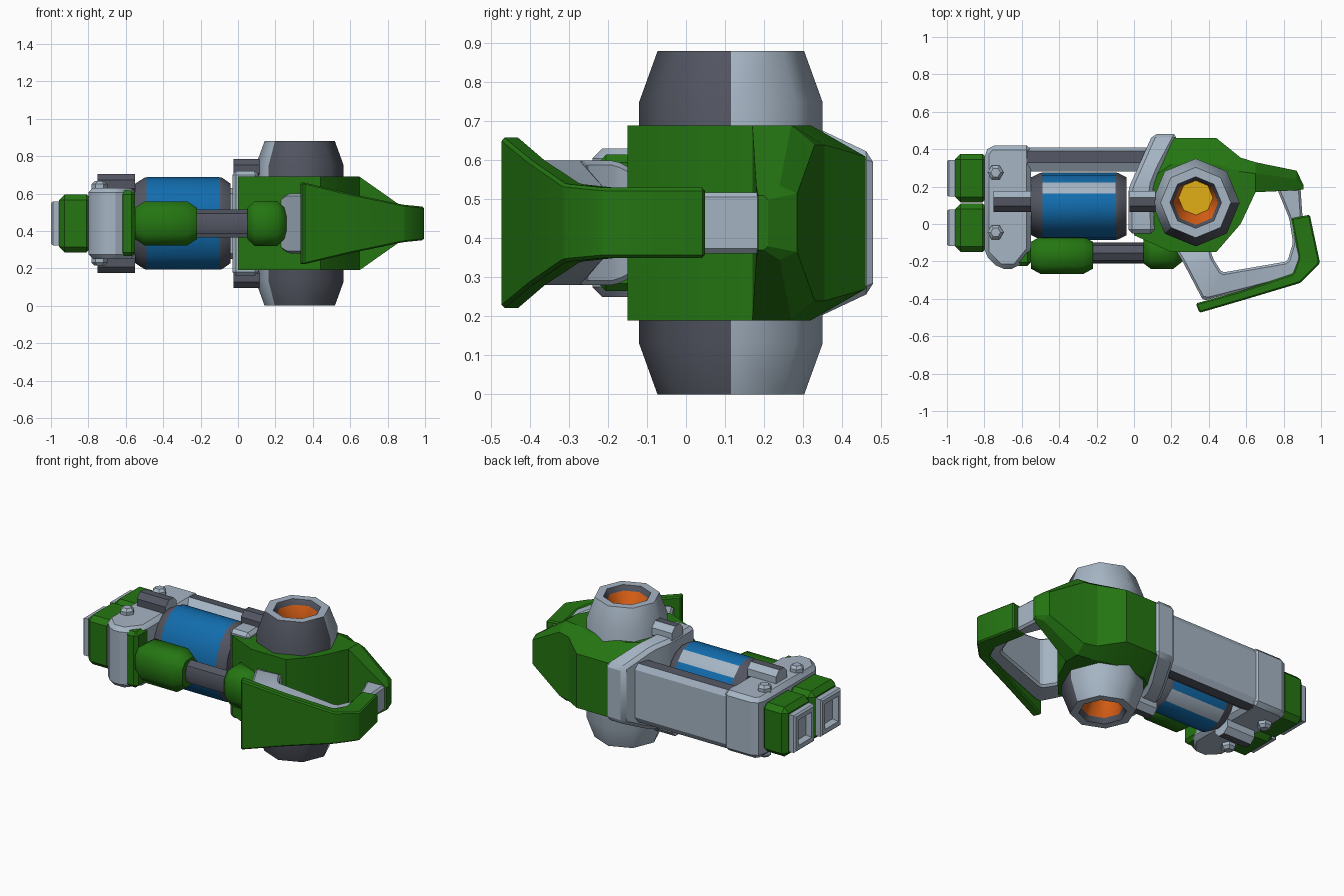
import bpy, bmesh, math
from mathutils import Vector

if "Cube" in bpy.data.objects:
    bpy.data.objects.remove(bpy.data.objects["Cube"], do_unlink=True)

MID = 0.44  # height of the symmetry plane


def material(name, rgb):
    m = bpy.data.materials.new(name)
    m.use_nodes = True
    m.diffuse_color = (*rgb, 1)
    m.node_tree.nodes["Principled BSDF"].inputs["Base Color"].default_value = (*rgb, 1)
    return m


GREEN = material("green", (0.018, 0.18, 0.006))
LIGHT = material("light grey", (0.38, 0.46, 0.55))
DARK = material("dark grey", (0.085, 0.092, 0.12))
BLUE = material("blue", (0.006, 0.15, 0.42))
ORANGE = material("orange", (0.72, 0.12, 0.008))
YELLOW = material("yellow", (0.75, 0.42, 0.008))


def loft(name, rings, mats, rule=None, bevel=0, angle=35):
    """Skin a row of equal point rings, cap the ends, colour faces by a rule."""
    bm = bmesh.new()
    rows = [[bm.verts.new(p) for p in ring] for ring in rings]
    n = len(rows[0])
    for a, b in zip(rows, rows[1:]):
        for i in range(n):
            j = (i + 1) % n
            bm.faces.new((a[i], a[j], b[j], b[i]))
    bm.faces.new(rows[0])
    bm.faces.new(rows[-1])
    bmesh.ops.recalc_face_normals(bm, faces=bm.faces)
    if bevel:
        bmesh.ops.bevel(bm, geom=bm.edges[:], offset=bevel, segments=1,
                        affect='EDGES', clamp_overlap=True)
    bm.normal_update()
    if rule:
        for f in bm.faces:
            f.material_index = rule(f.calc_center_median(), f.normal)
    me = bpy.data.meshes.new(name)
    bm.to_mesh(me)
    bm.free()
    for m in mats:
        me.materials.append(m)
    ob = bpy.data.objects.new(name, me)
    bpy.context.collection.objects.link(ob)
    bpy.ops.object.select_all(action='DESELECT')
    ob.select_set(True)
    bpy.context.view_layer.objects.active = ob
    bpy.ops.object.shade_smooth_by_angle(angle=math.radians(angle))
    return ob


def x_ring(x, y, z, ry, rz, n, phase=0.0):
    turns = [2 * math.pi * (i + phase) / n for i in range(n)]
    return [(x, y + ry * math.cos(t), z + rz * math.sin(t)) for t in turns]


def z_ring(x, y, z, r, n):
    turns = [2 * math.pi * i / n for i in range(n)]
    return [(x + r * math.cos(t), y + r * math.sin(t), z) for t in turns]


def box(name, x, y, z, mat, bevel=0.02):
    rings = [[(u, y[0], z[0]), (u, y[1], z[0]), (u, y[1], z[1]), (u, y[0], z[1])] for u in x]
    return loft(name, rings, [mat], bevel=bevel, angle=25)


def band(name, sections, mat, bevel=0.012):
    """Strip following a plan path: outer xy, inner xy, half height."""
    rings = [[(xo, yo, MID - h), (xi, yi, MID - h), (xi, yi, MID + h), (xo, yo, MID + h)]
             for xo, yo, xi, yi, h in sections]
    return loft(name, rings, [mat], bevel=bevel, angle=30)


# Main housing, tapering into the tail: x, front, shoulder, back, half heights
hull = [(0.0, -0.06, 0.18, 0.24, 0.25, 0.21),
        (0.2, -0.15, 0.32, 0.46, 0.25, 0.17),
        (0.44, -0.15, 0.32, 0.46, 0.25, 0.17),
        (0.57, 0.0, 0.28, 0.355, 0.25, 0.2),
        (0.65, 0.17, 0.27, 0.33, 0.25, 0.2),
        (0.87, 0.18, 0.24, 0.285, 0.095, 0.075),
        (0.905, 0.185, 0.2, 0.21, 0.07, 0.06)]
loft("main_housing",
     [[(x, a, MID - h), (x, b, MID - h), (x, c, MID - k),
       (x, c, MID + k), (x, b, MID + h), (x, a, MID + h)] for x, a, b, c, h, k in hull],
     [GREEN], angle=20)

# Slanted frame around the front of the housing
band("housing_frame", [(-0.03, -0.05, 0.11, -0.05, 0.28), (-0.03, 0.19, 0.1, 0.2, 0.28),
                       (0.02, 0.3, 0.14, 0.3, 0.26), (0.1, 0.48, 0.235, 0.48, 0.175)], LIGHT, 0.02)

# Grip guard and its flared outer cover
band("grip_guard", [(0.2, -0.1, 0.4, -0.1, 0.12), (0.26, -0.2, 0.42, -0.18, 0.16),
                    (0.37, -0.41, 0.47, -0.26, 0.16), (0.88, -0.28, 0.82, -0.2, 0.09),
                    (0.92, -0.12, 0.85, -0.1, 0.08), (0.9, 0.05, 0.83, 0.03, 0.078),
                    (0.89, 0.2, 0.76, 0.2, 0.078)], LIGHT)
band("grip_cover", [(0.35, -0.475, 0.33, -0.425, 0.22), (0.6, -0.402, 0.58, -0.355, 0.16),
                    (0.89, -0.315, 0.85, -0.265, 0.1), (0.995, -0.21, 0.88, -0.18, 0.09),
                    (0.94, 0.05, 0.84, 0.03, 0.09)], GREEN, 0.008)


# Side pods with glowing sockets, mirrored above and below
def pod_rule(c, n):
    d = Vector((c.x - 0.33, c.y - 0.115))
    depth = abs(c.z - MID)
    inner = d.length < 0.15
    if inner and depth < 0.32:
        return 3
    if inner and depth < 0.4:
        return 2
    if inner and depth < 0.435:
        return 1
    if depth > 0.435:
        return 0
    return 1 if -135 < math.degrees(math.atan2(d.y, d.x)) < 0 else 0


POD = [(0.0, 0.235, 0), (0.31, 0.235, 0), (0.44, 0.188, 0), (0.44, 0.138, 0),
       (0.41, 0.12, 0), (0.31, 0.092, 0.025)]
for side, label in ((1, "upper"), (-1, "lower")):
    loft(label + "_pod", [z_ring(0.33, 0.115 + dy, MID + side * z, r, 8) for z, r, dy in POD],
         [LIGHT, DARK, ORANGE, YELLOW], pod_rule, angle=46)


# Energy cell with dark collars and a light stripe on each side
def cell_rule(c, n):
    if c.x < -0.49 or c.x > -0.1:
        return 1
    return 2 if 0.165 < c.y < 0.222 else 0


CELL = [(-0.55, 0.86), (-0.5, 0.99), (-0.488, 1.0), (-0.098, 1.0), (-0.085, 0.99), (-0.04, 0.86)]
loft("energy_cell", [x_ring(x, 0.095, MID, 0.18 * s, 0.247 * s, 16) for x, s in CELL],
     [BLUE, DARK, LIGHT], cell_rule)

# Back beam with dark grooves along both edges
BEAM = [(0.28, 0.16), (0.33, 0.19), (0.39, 0.185), (0.41, 0.15)]
beam_outline = [(y, -h) for y, h in BEAM] + [(y, h) for y, h in reversed(BEAM)]
loft("back_beam", [[(x, y, MID + h) for y, h in beam_outline] for x in (-0.6, 0.12)],
     [LIGHT, DARK], lambda c, n: int(0.34 < c.y < 0.38 and abs(n.z) > 0.9), angle=20)

# Muzzle clamp
CLAMP = [(-0.8, 0.38), (-0.77, 0.42), (-0.55, 0.42), (-0.55, -0.14),
         (-0.63, -0.24), (-0.72, -0.24), (-0.8, -0.16)]
loft("muzzle_clamp", [[(x, y, MID + h) for x, y in CLAMP] for h in (-0.19, 0.19)],
     [LIGHT], bevel=0.025, angle=25)
box("clamp_panel", (-0.635, -0.55), (-0.225, -0.08), (MID - 0.175, MID + 0.175), GREEN)

# Twin muzzles with recessed square nozzles
for y, label in ((0.245, "back"), (-0.02, "front")):
    box(label + "_muzzle", (-0.957, -0.78), (y - 0.13, y + 0.13),
        (MID - 0.155, MID + 0.155), GREEN, 0.03)
    steps = [(-0.94, 1.0), (-0.99, 1.0), (-1.0, 0.92), (-1.0, 0.68), (-0.965, 0.6)]
    loft(label + "_nozzle",
         [[(x, y + a * 0.098 * s, MID + b * 0.117 * s)
           for a, b in ((-1, -1), (1, -1), (1, 1), (-1, 1))] for x, s in steps],
         [LIGHT], angle=20)

# Pipe stubs and clamp bolts, mirrored above and below
for side, label in ((1, "upper"), (-1, "lower")):
    for part, x0, x1, z in (("clamp_stub", -0.75, -0.55, 0.21), ("frame_stub", -0.025, 0.115, 0.29)):
        loft(label + "_" + part,
             [x_ring(x, 0.12, MID + side * z, 0.06, 0.06, 8, 0.5) for x in (x0, x1)],
             [LIGHT, DARK], lambda c, n: int(n.y < 0.1 and abs(n.x) < 0.5))
    for y, part in ((0.275, "back"), (-0.045, "front")):
        loft(label + "_" + part + "_bolt",
             [z_ring(-0.74, y, MID + side * z, r, 6)
              for z, r in ((0.17, 0.043), (0.21, 0.043), (0.226, 0.026))], [LIGHT])

# Pump rod with its fore grip and rear socket
loft("pump_rod", [x_ring(x, -0.155, MID, 0.055, 0.075, 8) for x in (-0.26, 0.1)],
     [DARK, LIGHT], lambda c, n: int(n.y < 0 and -0.9 < n.z < -0.5))


def soft_ring(x, y, ry, rz):
    corners = ((1, 0.5), (0.55, 1), (-0.55, 1), (-1, 0.5), (-1, -0.5), (-0.55, -1), (0.55, -1), (1, -0.5))
    return [(x, y + ry * a, MID + rz * b) for a, b in corners]


loft("fore_grip", [soft_ring(x, -0.167, 0.1 * s, 0.117 * s)
                   for x, s in ((-0.55, 0.72), (-0.5, 1), (-0.27, 1), (-0.22, 0.72))],
     [GREEN], angle=50)
loft("rod_socket", [soft_ring(x, -0.14, 0.1 * s, 0.12 * s)
                    for x, s in ((0.05, 0.7), (0.09, 1), (0.21, 1), (0.26, 0.6))],
     [GREEN], angle=50)
